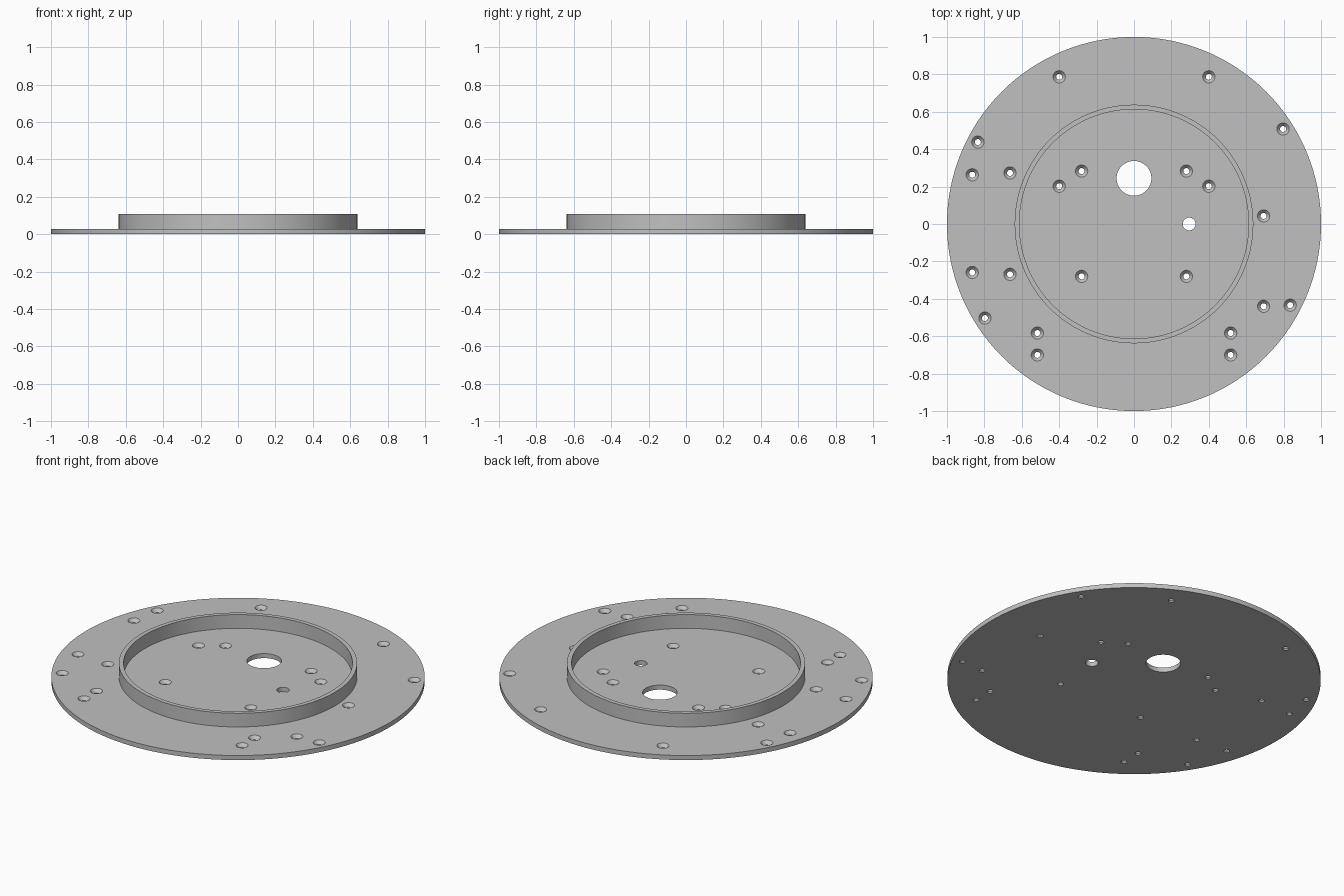
import bpy, bmesh, math
from mathutils import Vector

cube = bpy.data.objects.get("Cube")
if cube:
    bpy.data.objects.remove(cube, do_unlink=True)

PLATE_TOP = 0.027


def lathe(bm, profile, steps, x=0.0, y=0.0):
    """Revolve an (r, z) profile, starting and ending on the axis, into a solid."""
    verts = [bm.verts.new((x + r, y, z)) for r, z in profile]
    edges = [bm.edges.new(pair) for pair in zip(verts, verts[1:])]
    spun = bmesh.ops.spin(bm, geom=verts + edges, cent=(x, y, 0), axis=(0, 0, 1),
                          angle=math.tau, steps=steps, use_merge=False)


def make_object(name, bm):
    bmesh.ops.remove_doubles(bm, verts=bm.verts[:], dist=0.0002)
    bmesh.ops.dissolve_degenerate(bm, edges=bm.edges[:], dist=0.0001)
    bmesh.ops.recalc_face_normals(bm, faces=bm.faces[:])
    mesh = bpy.data.meshes.new(name)
    bm.to_mesh(mesh)
    bm.free()
    obj = bpy.data.objects.new(name, mesh)
    bpy.context.collection.objects.link(obj)
    return obj


# Round plate with its raised ring wall
bm = bmesh.new()
lathe(bm, [(0, 0), (1, 0), (1, PLATE_TOP), (0.638, PLATE_TOP), (0.638, 0.108),
           (0.613, 0.108), (0.613, PLATE_TOP), (0, PLATE_TOP)], 128)
plate = make_object("flanged_plate", bm)

# Countersunk screw holes: mirrored pairs first, then single ones
pairs = [(0.40, 0.787), (0.28, 0.283), (0.40, 0.202), (0.28, -0.28),
         (0.517, -0.583), (0.517, -0.70)]
holes = [(side * x, y) for x, y in pairs for side in (-1, 1)]
holes += [(0.797, 0.508), (-0.797, -0.503), (-0.835, 0.438), (0.835, -0.434),
          (-0.865, 0.263), (-0.865, -0.259), (-0.663, 0.273), (-0.663, -0.269),
          (0.693, 0.043), (0.693, -0.44)]
bm = bmesh.new()
for x, y in holes:
    lathe(bm, [(0, -0.02), (0.016, -0.02), (0.016, 0.008), (0.033, PLATE_TOP),
               (0.033, 0.05), (0, 0.05)], 24, x, y)

# Plain through holes: cable opening and small pin hole
for x, y, r in [(0, 0.244, 0.093), (0.295, 0, 0.034)]:
    lathe(bm, [(0, -0.02), (r, -0.02), (r, 0.05), (0, 0.05)], 48, x, y)
cutter = make_object("hole_cutter", bm)
cutter.hide_render = True

# Cut the holes
bpy.context.view_layer.objects.active = plate
plate.select_set(True)
cut = plate.modifiers.new("holes", 'BOOLEAN')
cut.operation = 'DIFFERENCE'
cut.solver = 'EXACT'
cut.object = cutter
bpy.ops.object.modifier_apply(modifier=cut.name)
bpy.data.objects.remove(cutter, do_unlink=True)

# Plain grey finish
grey = bpy.data.materials.new("plain grey")
grey.use_nodes = True
colour = (0.53, 0.53, 0.53, 1)
grey.diffuse_color = colour
grey.node_tree.nodes["Principled BSDF"].inputs["Base Color"].default_value = colour
plate.data.materials.clear()
plate.data.materials.append(grey)
bpy.ops.object.shade_smooth_by_angle(angle=math.radians(30))
